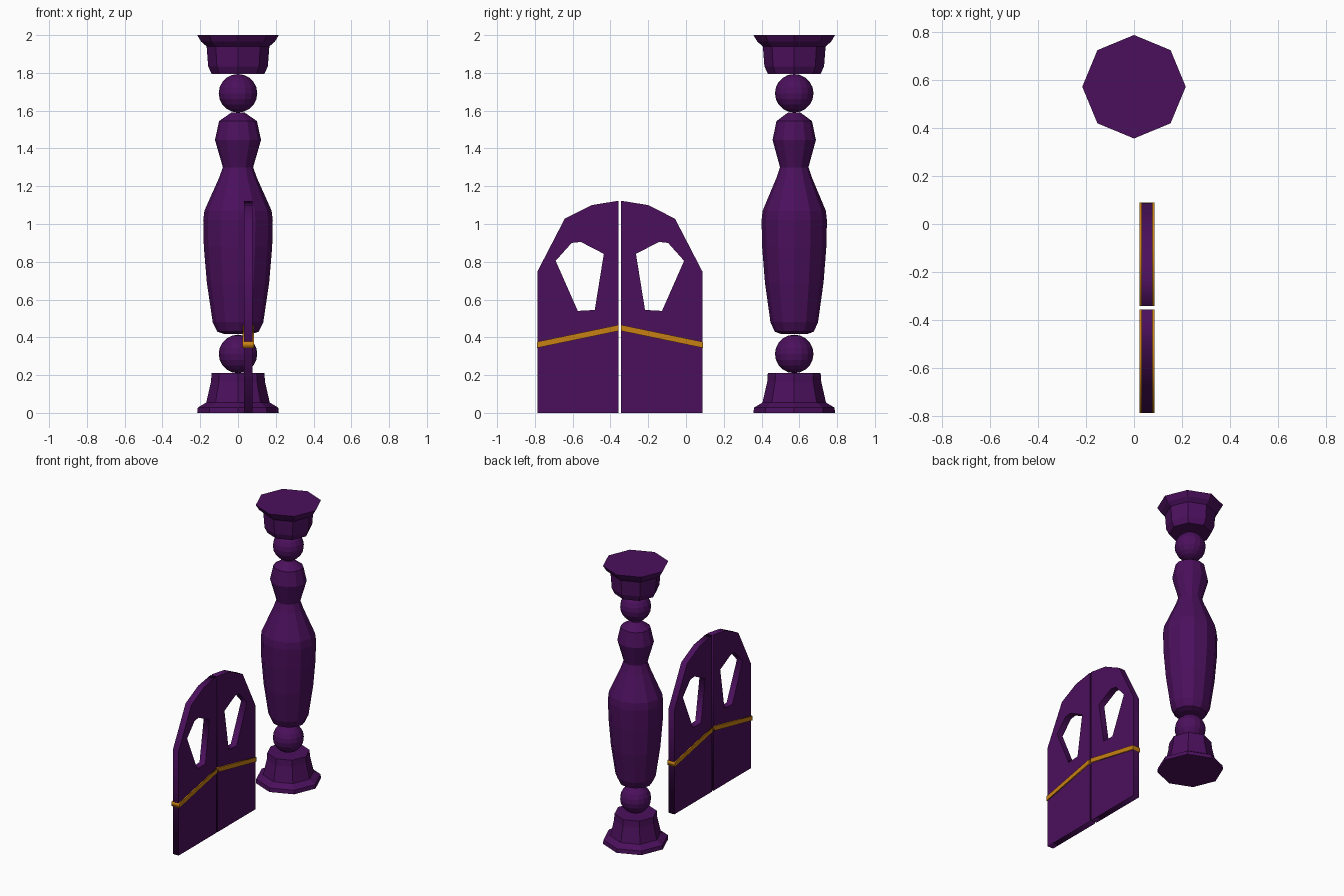
import bpy, bmesh
from math import cos, sin, pi, radians

if "Cube" in bpy.data.objects:
    bpy.data.objects.remove(bpy.data.objects["Cube"])


def material(name, rgb):
    m = bpy.data.materials.new(name)
    m.diffuse_color = (*rgb, 1)
    m.use_nodes = True
    m.node_tree.nodes["Principled BSDF"].inputs["Base Color"].default_value = m.diffuse_color
    return m


PURPLE = material("purple_paint", (0.07, 0.005, 0.107))
GOLD = material("gold_trim", (0.58, 0.22, 0.007))
COLUMN_Y = 0.573
DOOR_X, SEAM_Y = 0.055, -0.35


def add_object(name, mesh, mat):
    ob = bpy.data.objects.new(name, mesh)
    mesh.materials.clear()
    mesh.materials.append(mat)
    bpy.context.collection.objects.link(ob)
    return ob


def turned(name, profile, sides, y_scale=1.0):
    """Faceted turned part from (radius, height) pairs, closed at both ends."""
    bm = bmesh.new()
    rings = [[bm.verts.new((r * cos(2 * pi * i / sides),
                            r * y_scale * sin(2 * pi * i / sides), z))
              for i in range(sides)] for r, z in profile]
    for a, b in zip(rings, rings[1:]):
        for i in range(sides):
            j = (i + 1) % sides
            bm.faces.new((a[i], a[j], b[j], b[i]))
    bm.faces.new(rings[0])
    bm.faces.new(rings[-1])
    bmesh.ops.recalc_face_normals(bm, faces=bm.faces)
    me = bpy.data.meshes.new(name)
    bm.to_mesh(me)
    bm.free()
    add_object(name, me, PURPLE).location.y = COLUMN_Y


def ball(name, z):
    bm = bmesh.new()
    bmesh.ops.create_uvsphere(bm, u_segments=16, v_segments=10, radius=0.102)
    me = bpy.data.meshes.new(name)
    bm.to_mesh(me)
    bm.free()
    add_object(name, me, PURPLE).location = (0, COLUMN_Y, z)


def panel(name, loops, half_thickness, side, mat):
    """Flat panel in the YZ plane; loops are (distance from seam, height)."""
    cu = bpy.data.curves.new(name, 'CURVE')
    cu.dimensions = '2D'
    cu.fill_mode = 'BOTH'
    cu.extrude = half_thickness
    for loop in loops:
        sp = cu.splines.new('POLY')
        sp.points.add(len(loop) - 1)
        for p, (d, z) in zip(sp.points, loop):
            p.co = (SEAM_Y + side * d, z, 0, 1)
        sp.use_cyclic_u = True
    tmp = bpy.data.objects.new(name + "_outline", cu)
    bpy.context.collection.objects.link(tmp)
    dg = bpy.context.evaluated_depsgraph_get()
    me = bpy.data.meshes.new_from_object(tmp.evaluated_get(dg))
    bpy.data.objects.remove(tmp)
    bm = bmesh.new()
    bm.from_mesh(me)
    bmesh.ops.remove_doubles(bm, verts=bm.verts, dist=1e-5)
    bmesh.ops.recalc_face_normals(bm, faces=bm.faces)
    bm.to_mesh(me)
    bm.free()
    ob = add_object(name, me, mat)
    ob.rotation_euler = (radians(90), 0, radians(90))
    ob.location.x = DOOR_X


# Column: octagonal base and capital, two balls, vase-shaped shaft
turned("column_base", [(0.216, 0), (0.213, 0.028), (0.168, 0.055),
                       (0.143, 0.165), (0.14, 0.21)], 8)
turned("column_capital", [(0.14, 1.795), (0.158, 1.835), (0.166, 1.94),
                          (0.195, 1.965), (0.216, 2.0)], 8)
ball("lower_ball", 0.312)
ball("upper_ball", 1.692)
turned("column_shaft", [(0.075, 0.418), (0.11, 0.43), (0.134, 0.48), (0.165, 0.69),
                        (0.181, 0.88), (0.184, 1.02), (0.178, 1.07), (0.1, 1.245),
                        (0.08, 1.3), (0.122, 1.445), (0.1, 1.545), (0.035, 1.59)],
       12, 0.94)

# Pair of swinging doors, each with a window and a sloping gold band
outline = [(0.007, 0), (0.437, 0), (0.437, 0.748), (0.292, 1.028),
           (0.15, 1.1), (0.007, 1.123)]
window = [(0.207, 0.905), (0.255, 0.9), (0.34, 0.805), (0.223, 0.54),
          (0.133, 0.545), (0.085, 0.842)]
band = [(0.007, 0.434), (0.44, 0.344), (0.44, 0.376), (0.007, 0.466)]
for label, side in (("back", 1), ("front", -1)):
    panel(label + "_door", [outline, window], 0.023, side, PURPLE)
    panel(label + "_door_band", [band], 0.031, side, GOLD)
